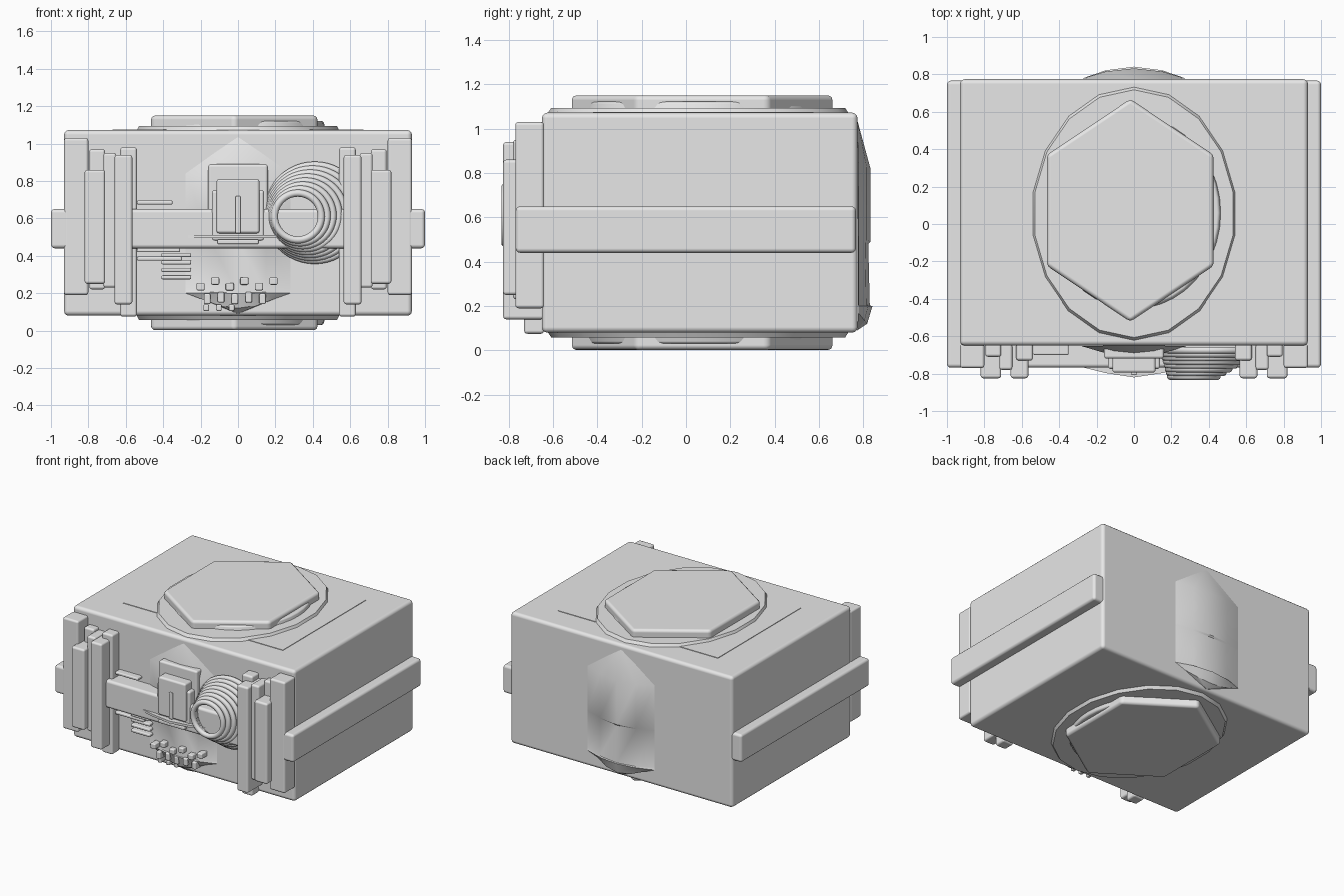
import bpy, bmesh, math
from mathutils import Vector

cube = bpy.data.objects.get("Cube")
if cube:
    bpy.data.objects.remove(cube, do_unlink=True)

grey = bpy.data.materials.new("plain grey")
grey.use_nodes = True
tone = (0.8, 0.8, 0.8, 1)
grey.diffuse_color = tone
grey.node_tree.nodes["Principled BSDF"].inputs["Base Color"].default_value = tone


def finish(name, bm, bevel=0.0, smooth=True):
    bmesh.ops.recalc_face_normals(bm, faces=bm.faces)
    mesh = bpy.data.meshes.new(name)
    bm.to_mesh(mesh)
    bm.free()
    mesh.materials.append(grey)
    if smooth:
        mesh.shade_smooth()
        mesh.set_sharp_from_angle(angle=math.radians(100 if bevel else 30))
    ob = bpy.data.objects.new(name, mesh)
    bpy.context.collection.objects.link(ob)
    if bevel:
        mod = ob.modifiers.new("rounded edges", "BEVEL")
        mod.width, mod.segments = bevel, 3
        mod.limit_method = "ANGLE"
        mod.harden_normals = True
    return ob


def box(name, x, y, z, bevel=0.015):
    bm = bmesh.new()
    bmesh.ops.create_cube(bm, size=1)
    for v in bm.verts:
        v.co = [a + (b - a) * (c + 0.5) for (a, b), c in zip((x, y, z), v.co)]
    return finish(name, bm, bevel)


def prism(name, outline, z0, z1, bevel=0.0, taper=1.0, centre=(0, 0)):
    """Upright prism; the z1 end is scaled about the centre by taper."""
    bm = bmesh.new()
    cx, cy = centre
    low = [bm.verts.new((px, py, z0)) for px, py in outline]
    top = [bm.verts.new((cx + (px - cx) * taper, cy + (py - cy) * taper, z1))
           for px, py in outline]
    bm.faces.new(low)
    bm.faces.new(top)
    n = len(low)
    for i in range(n):
        j = (i + 1) % n
        bm.faces.new((low[i], low[j], top[j], top[i]))
    return finish(name, bm, bevel)


def oval(sides, centre, rx, ry):
    return [(centre[0] + rx * math.sin(math.tau * i / sides),
             centre[1] + ry * math.cos(math.tau * i / sides)) for i in range(sides)]


# Case and the band that wraps it
box("case", (-0.93, 0.93), (-0.65, 0.774), (0.08, 1.072), 0.025)
box("wrap_band", (-1, 1), (-0.768, 0.766), (0.44, 0.65), 0.02)

# Lid panel, and stacked medallions above and below
box("lid_panel", (-0.67, 0.67), (-0.42, 0.575), (1.06, 1.076), 0)
mid = (0, 0.055)
hex_mid = (-0.02, 0.073)
for label, face, d in (("top", 1.072, 1), ("bottom", 0.08, -1)):
    prism(label + "_rim", oval(18, mid, 0.56, 0.69), face - 0.02 * d,
          face + 0.022 * d, taper=0.96, centre=mid)
    prism(label + "_disc", oval(40, (0, 0.06), 0.47, 0.52), face,
          face + 0.05 * d, 0.012, 0.97, mid)
    prism(label + "_hexagon", oval(6, hex_mid, 0.514, 0.595), face,
          face + 0.078 * d, 0.022, centre=hex_mid)


# Faceted, pointed shields on front and back
def shield(name, base, out):
    bm = bmesh.new()
    spread = [(-0.28, 0), (-0.15, 0.7), (0, 1), (0.15, 0.7), (0.28, 0)]
    rows = []
    # each row: height, width factor, bulge, droop of the middle
    for z, w, bulge, droop in ((0.84, 1, 0.055, 0.02), (0.51, 1, 0.055, 0.02),
                               (0.5, 1, 0.045, 0.02), (0.22, 1, 0.052, 0.02),
                               (0.2, 1, 0.064, 0.0), (0.17, 0.7, 0.04, 0.05)):
        rows.append([bm.verts.new((x * w, base + out * (k * bulge + 0.003), z - droop * k))
                     for x, k in spread])
    for a, b in zip(rows, rows[1:]):
        for i in range(4):
            bm.faces.new((a[i], a[i + 1], b[i + 1], b[i]))
    for end, z in ((rows[0], 1.04), (rows[-1], 0.09)):
        tip = bm.verts.new((0, base - out * 0.002, z))
        for i in range(4):
            bm.faces.new((end[i], end[i + 1], tip))
    rim = [e for e in bm.edges if e.is_boundary]
    bmesh.ops.holes_fill(bm, edges=rim, sides=0)
    finish(name, bm)


shield("front_shield", -0.65, -1)
shield("back_shield", 0.774, 1)

# Mirrored clusters of columns on the front
columns = (
    ("outer_column", 0.80, 0.93, -0.77, 0.19, 1.03),
    ("rear_column", 0.71, 0.795, -0.71, 0.22, 0.97),
    ("front_column", 0.71, 0.82, -0.825, 0.25, 0.86),
    ("filler_column", 0.65, 0.72, -0.78, 0.23, 0.95),
    ("inner_column", 0.565, 0.66, -0.825, 0.14, 0.94),
    ("edge_column", 0.54, 0.63, -0.73, 0.075, 0.98),
)
for side, s in (("left", 1), ("right", -1)):
    for label, a, b, front, z0, z1 in columns:
        box(side + "_" + label, sorted((a * s, b * s)), (front, -0.64), (z0, z1))

# Central latch
box("latch_plate", (-0.16, 0.16), (-0.72, -0.64), (0.45, 0.89))
box("latch_collar", (-0.14, 0.14), (-0.775, -0.70), (0.48, 0.75))
box("latch_block", (-0.115, 0.115), (-0.795, -0.70), (0.52, 0.81))
box("latch_bar", (-0.014, 0.014), (-0.808, -0.78), (0.52, 0.72), 0.006)
box("latch_foot", (-0.11, 0.11), (-0.80, -0.75), (0.462, 0.488), 0.008)
prism("latch_ledge", [(-0.3, -0.76), (-0.15, -0.797), (0, -0.82), (0.15, -0.797),
                      (0.3, -0.76)], 0.495, 0.512)


# Coiled hose: a stack of rings narrowing towards the front
def ring(name, centre, major, minor, around=48, tube=10):
    bm = bmesh.new()
    loops = []
    for i in range(around):
        a = math.tau * i / around
        spoke = Vector((math.cos(a), 0, math.sin(a)))
        loops.append([bm.verts.new(centre + spoke * (major + minor * math.cos(t))
                                   + Vector((0, minor * math.sin(t), 0)))
                      for t in (math.tau * k / tube for k in range(tube))])
    for i in range(around):
        a, b = loops[i], loops[(i + 1) % around]
        for k in range(tube):
            m = (k + 1) % tube
            bm.faces.new((a[k], b[k], b[m], a[m]))
    ob = finish(name, bm, smooth=False)
    ob.data.shade_smooth()


count = 8
for i in range(count):
    t = i / (count - 1)
    ring(f"hose_ring_{i + 1}", Vector((0.41 - 0.09 * t, -0.675 - 0.14 * t, 0.63 - 0.02 * t)),
         0.255 - 0.13 * t, 0.019)

# Thin rods left of the latch
for i, (a, b, z) in enumerate(((-0.54, -0.35, 0.685), (-0.54, -0.31, 0.43),
                               (-0.54, -0.30, 0.385), (-0.41, -0.25, 0.46),
                               (-0.41, -0.25, 0.405), (-0.41, -0.25, 0.365),
                               (-0.41, -0.25, 0.325), (-0.41, -0.25, 0.285))):
    box(f"rod_{i + 1}", (a, b), (-0.70, -0.64), (z - 0.011, z + 0.011), 0.008)

# Scattered studs below the latch
for i in range(6):
    x = -0.2 + 0.078 * i
    z = 0.235 + 0.03 * (i % 2)
    box(f"upper_stud_{i + 1}", (x - 0.022, x + 0.022), (-0.735, -0.64), (z - 0.02, z + 0.02), 0.008)
for i in range(5):
    x = -0.165 + 0.074 * i
    z = 0.17 + 0.008 * (i % 2)
    box(f"lower_stud_{i + 1}", (x - 0.018, x + 0.018), (-0.72, -0.64), (z - 0.028, z + 0.028), 0.008)
for i in range(3):
    x = -0.17 + 0.068 * i
    box(f"base_stud_{i + 1}", (x - 0.015, x + 0.015), (-0.70, -0.64), (0.105, 0.14), 0.008)
